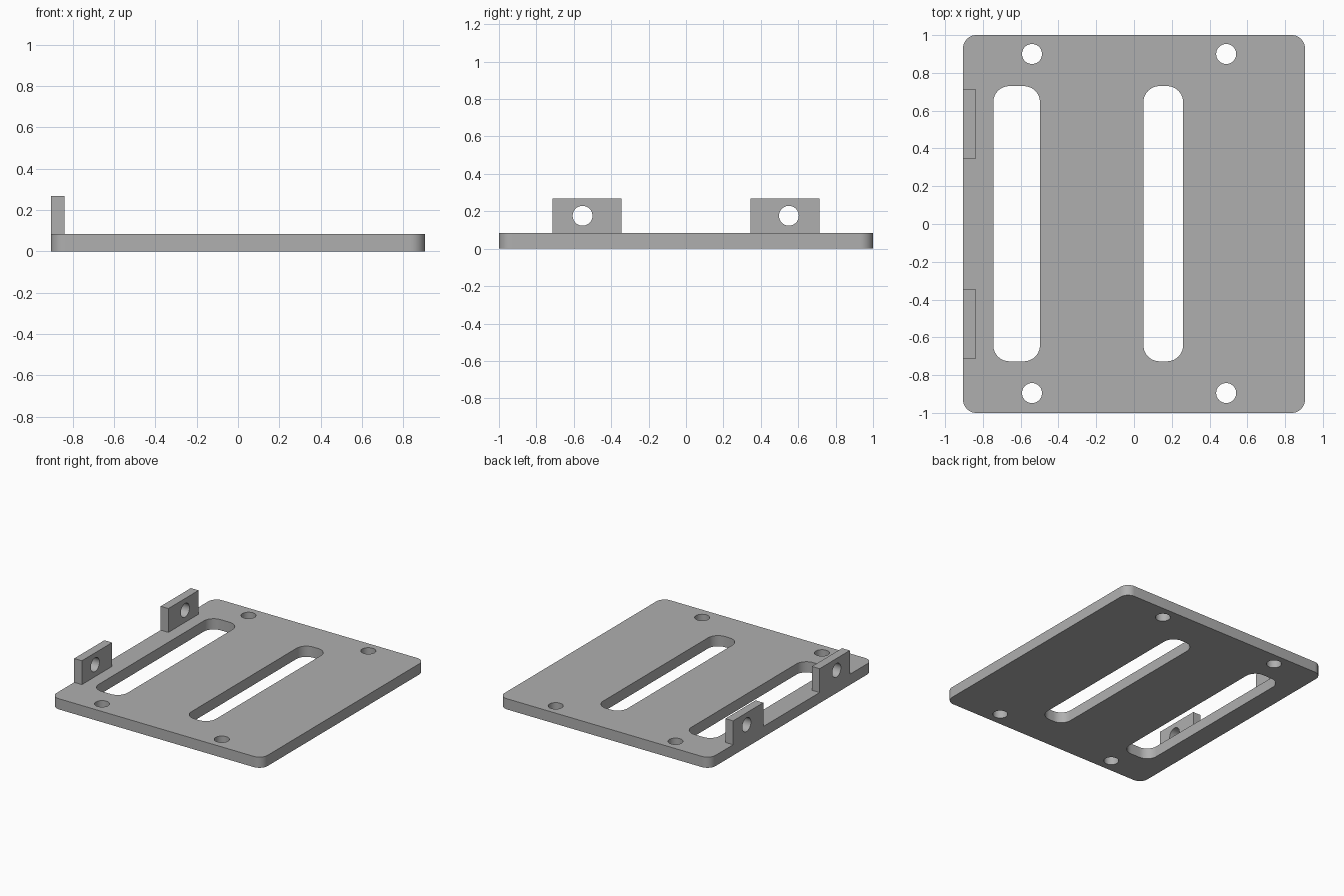
import bpy
import bmesh
from math import cos, sin, pi, radians
from mathutils import Matrix

cube = bpy.data.objects.get("Cube")
if cube:
    bpy.data.objects.remove(cube, do_unlink=True)

grey = bpy.data.materials.new("mid grey")
grey.use_nodes = True
COLOUR = (0.43, 0.43, 0.43, 1)
grey.diffuse_color = COLOUR
grey.node_tree.nodes["Principled BSDF"].inputs["Base Color"].default_value = COLOUR


def rounded_rect(x0, x1, y0, y1, r, steps=10):
    """Outline of a rectangle with round corners."""
    pts = []
    corners = [(x1 - r, y1 - r), (x0 + r, y1 - r), (x0 + r, y0 + r), (x1 - r, y0 + r)]
    for i, (cx, cy) in enumerate(corners):
        for s in range(steps + 1):
            a = (i + s / steps) * pi / 2
            pts.append((cx + r * cos(a), cy + r * sin(a)))
    return pts


def circle(cx, cy, r, steps=40):
    return [(cx + r * cos(2 * pi * s / steps), cy + r * sin(2 * pi * s / steps))
            for s in range(steps)]


def extrude_outline(name, loops, thickness, matrix):
    """Fill the first loop, leave the others as holes, and give it thickness."""
    curve = bpy.data.curves.new(name, "CURVE")
    curve.dimensions = "2D"
    curve.fill_mode = "BOTH"
    curve.extrude = thickness / 2
    for loop in loops:
        spline = curve.splines.new("POLY")
        spline.points.add(len(loop) - 1)
        for point, (x, y) in zip(spline.points, loop):
            point.co = (x, y, 0, 1)
        spline.use_cyclic_u = True
    obj = bpy.data.objects.new(name, curve)
    bpy.context.collection.objects.link(obj)
    bpy.ops.object.select_all(action="DESELECT")
    obj.select_set(True)
    bpy.context.view_layer.objects.active = obj
    bpy.ops.object.convert(target="MESH")
    obj = bpy.context.object
    bm = bmesh.new()
    bm.from_mesh(obj.data)
    bmesh.ops.remove_doubles(bm, verts=bm.verts, dist=0.0001)
    bmesh.ops.recalc_face_normals(bm, faces=bm.faces)
    bm.transform(matrix)
    bm.to_mesh(obj.data)
    bm.free()
    obj.data.materials.clear()
    obj.data.materials.append(grey)
    bpy.ops.object.shade_smooth_by_angle(angle=radians(30))
    return obj


HALF_X, THICK = 0.905, 0.083
HOLE_R = 0.053

# Base plate with two long slots and four screw holes
loops = [rounded_rect(-HALF_X, HALF_X, -1, 1, 0.07),
         rounded_rect(-0.745, -0.498, -0.727, 0.73, 0.085),
         rounded_rect(0.05, 0.26, -0.727, 0.73, 0.085)]
loops += [circle(x, y, HOLE_R) for x in (-0.54, 0.488) for y in (-0.895, 0.9)]
extrude_outline("base_plate", loops, THICK, Matrix.Translation((0, 0, THICK / 2)))

# Upright tabs with a cross hole, standing on the right edge
TAB_T, TAB_TOP = 0.066, 0.268
upright = (Matrix.Translation((-HALF_X + TAB_T / 2, 0, 0))
           @ Matrix.Rotation(pi / 2, 4, "Z") @ Matrix.Rotation(pi / 2, 4, "X"))
for name, y0, y1, hole_y in (("front_tab", -0.715, -0.345, -0.553),
                             ("back_tab", 0.345, 0.715, 0.55)):
    outline = [(y0, THICK), (y1, THICK), (y1, TAB_TOP), (y0, TAB_TOP)]
    extrude_outline(name, [outline, circle(hole_y, 0.176, HOLE_R)], TAB_T, upright)
